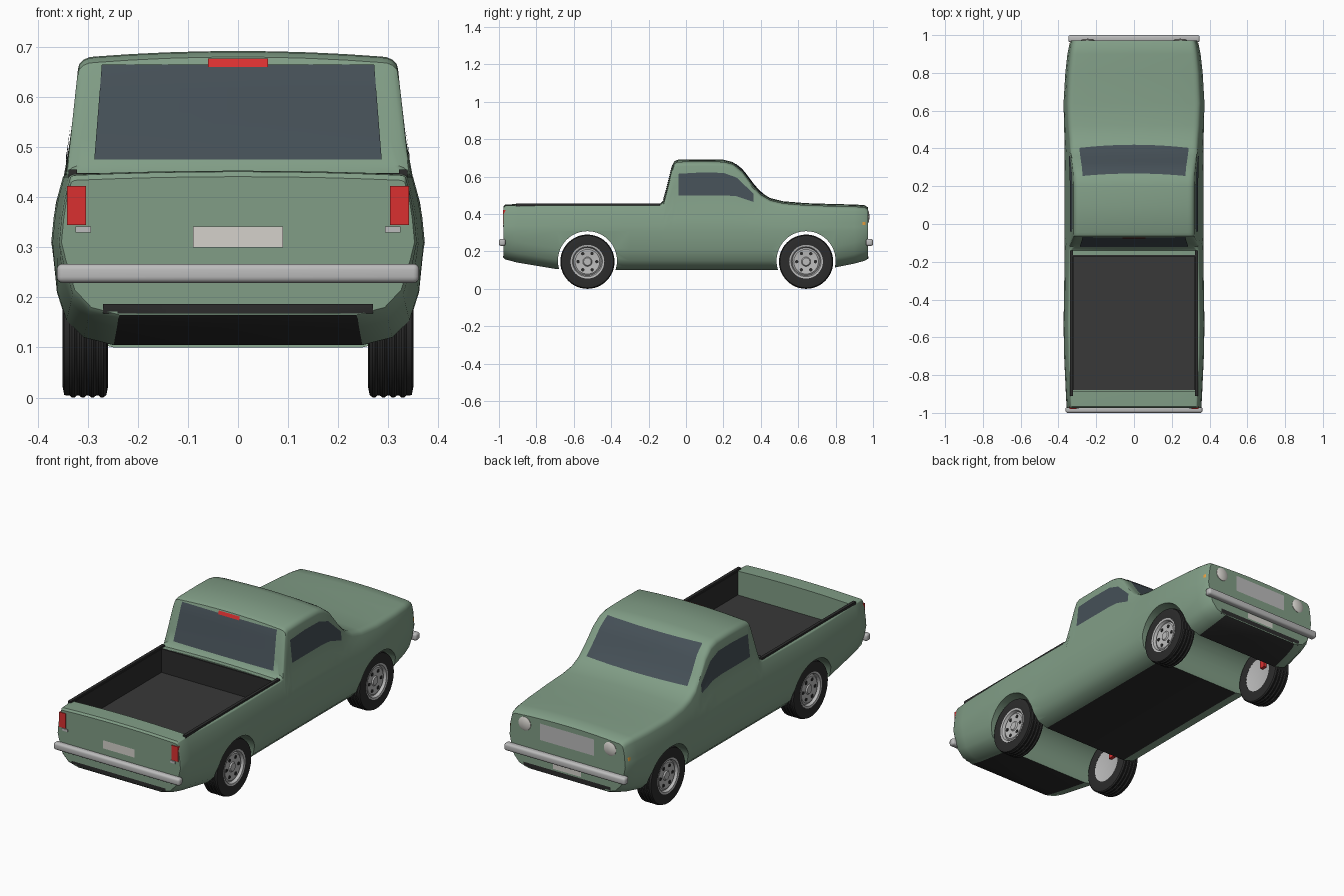
import bpy, bmesh
from math import sin, cos, pi, radians
from mathutils import Vector
from mathutils.bvhtree import BVHTree

if "Cube" in bpy.data.objects:
    bpy.data.objects.remove(bpy.data.objects["Cube"])


def mat(name, r, g, b):
    m = bpy.data.materials.new(name)
    m.diffuse_color = (r, g, b, 1)
    m.use_nodes = True
    m.node_tree.nodes["Principled BSDF"].inputs["Base Color"].default_value = m.diffuse_color
    return m


PAINT = mat("paint", .22, .34, .24)
DARK = mat("dark_trim", .025, .025, .025)
LINER = mat("bed_liner", .04, .04, .04)
GLASS = mat("glass", .06, .08, .095)
RED = mat("red_lens", .7, .03, .03)
AMBER = mat("amber_lens", .8, .35, .05)
CHROME = mat("chrome", .5, .5, .5)
PLATE = mat("plate", .66, .64, .6)


def finish(name, bm, *mats, angle=35, recalc=True):
    if recalc:
        bmesh.ops.recalc_face_normals(bm, faces=bm.faces[:])
    me = bpy.data.meshes.new(name)
    bm.to_mesh(me)
    bm.free()
    ob = bpy.data.objects.new(name, me)
    bpy.context.collection.objects.link(ob)
    for m in mats:
        me.materials.append(m)
    smooth(ob, angle)
    return ob


def smooth(ob, angle=35):
    bpy.ops.object.select_all(action='DESELECT')
    ob.select_set(True)
    bpy.context.view_layer.objects.active = ob
    bpy.ops.object.shade_smooth_by_angle(angle=radians(angle))


def box(name, lo, hi, m, bevel=0):
    bm = bmesh.new()
    bmesh.ops.create_cube(bm, size=1)
    for v in bm.verts:
        v.co = [(a + b) / 2 + c * (b - a) for a, b, c in zip(lo, hi, v.co)]
    if bevel:
        bmesh.ops.bevel(bm, geom=bm.edges[:], offset=bevel, segments=4, profile=.5, affect='EDGES')
    return finish(name, bm, m)


def lathe(name, profile, centre, m, axis='x', side=1, n=48):
    """Revolve (radius, offset) points about an axis through centre."""
    bm = bmesh.new()
    rings = []
    for r, o in profile:
        ring = []
        for i in range(n):
            a, b = r * cos(2 * pi * i / n), r * sin(2 * pi * i / n)
            p = (o * side, a, b) if axis == 'x' else (a, o * side, b)
            ring.append(bm.verts.new(Vector(centre) + Vector(p)))
        rings.append(ring)
    for r0, r1 in zip(rings, rings[1:] + rings[:1]):
        for i in range(n):
            j = (i + 1) % n
            bm.faces.new((r0[i], r0[j], r1[j], r1[i]))
    bmesh.ops.remove_doubles(bm, verts=bm.verts[:], dist=1e-5)
    return finish(name, bm, m)


# ---- body: cross-sections lofted along y ----
SIDE = [(.31, .373), (.38, .366), (.45, .347), (.66, .324), (.75, .31)]


def half_width(z):
    for (z0, w0), (z1, w1) in zip(SIDE, SIDE[1:]):
        if z <= z1:
            return w0 + (w1 - w0) * (z - z0) / (z1 - z0)


def section(y, zb, zt, k):
    r = .014 if y < -.13 else .035
    c = min(.011, r / 2)
    w = half_width(zt - r)
    pts = [(0, zb), (.25, zb), (.31, zb + .015), (.345, zb + .05), (.364, zb + .11)]
    for f in (0, .2, .4, .7, 1):
        z = .31 + (zt - r - .31) * f
        pts.append((half_width(z), z))
    for a in (25, 50, 70, 90):
        a = radians(a)
        pts.append((w - r * (1 - cos(a)), zt - r + (r - c) * sin(a)))
    for f in (.75, .5, .25, 0):
        pts.append(((w - r) * f, zt - c * f * f))
    ring = pts + [(-x, z) for x, z in pts[-2:0:-1]]
    return [(x * k, y, z) for x, z in ring]


# y, underside z, top z, width factor
STATIONS = [
    (-.975, .165, .441, .945), (-.967, .157, .451, .957), (-.9, .14, .453, .967),
    (-.69, .105, .453, .993), (-.53, .1, .453, 1), (-.3, .1, .453, .99),
    (-.14, .1, .453, .985), (-.12, .1, .475, .985), (-.105, .1, .53, .985),
    (-.075, .1, .65, .985), (-.064, .1, .68, .985), (-.045, .1, .69, .985),
    (.1, .1, .692, .985), (.2, .1, .69, .985), (.25, .1, .678, .985),
    (.3, .1, .64, .985), (.36, .1, .56, .985), (.4, .1, .515, .985),
    (.45, .1, .485, .987), (.52, .1, .468, .993), (.64, .1, .458, 1),
    (.8, .115, .453, .975), (.9, .135, .451, .945), (.955, .15, .447, .915),
    (.972, .16, .436, .89)]
bm = bmesh.new()
rings = [[bm.verts.new(p) for p in section(*s)] for s in STATIONS]
n = len(rings[0])
for r0, r1 in zip(rings, rings[1:]):
    for i in range(n):
        j = (i + 1) % n
        f = bm.faces.new((r0[i], r0[j], r1[j], r1[i]))
        f.material_index = 1 if i in (0, n - 1) else 0
bm.faces.new(rings[0])
bm.faces.new(rings[-1])
bmesh.ops.recalc_face_normals(bm, faces=bm.faces[:])
surface = BVHTree.FromBMesh(bm)
body = finish("body", bm, PAINT, DARK)

# wheel tunnels and load bed cut from the body
WHEEL_Y = (-.527, .642)
cutters = [lathe("arch_cutter", [(0, -.5), (.158, -.5), (.158, .5), (0, .5)], (0, y, .15), PAINT, n=64)
           for y in WHEEL_Y]
cutters.append(box("bed_cutter", (-.325, -.885, .32), (.325, -.165, .6), PAINT))
for c in cutters:
    mod = body.modifiers.new("cut", 'BOOLEAN')
    mod.object, mod.operation, mod.solver = c, 'DIFFERENCE', 'EXACT'
    bpy.context.view_layer.objects.active = body
    bpy.ops.object.modifier_apply(modifier=mod.name)
for c in cutters:
    bpy.data.objects.remove(c)
smooth(body)

# bed lining and rail caps
box("bed_floor", (-.325, -.88, .318), (.325, -.165, .325), LINER)
box("bed_front_wall", (-.325, -.172, .32), (.325, -.164, .448), DARK)
for s in (-1, 1):
    xs = sorted((s * .319, s * .327))
    box("bed_side_wall", (xs[0], -.88, .32), (xs[1], -.165, .446), DARK)
    xs = sorted((s * .322, s * .338))
    box("bed_rail_cap", (xs[0], -.91, .44), (xs[1], -.14, .455), DARK)

# ---- flush panels projected onto the body ----
RAYS = {'rear': (lambda u, v: (u, -2, v), (0, 1, 0)),
        'front': (lambda u, v: (u, 2, v), (0, -1, 0)),
        'right': (lambda u, v: (2, u, v), (-1, 0, 0)),
        'left': (lambda u, v: (-2, u, v), (1, 0, 0))}


def along(line, t):
    s = t * (len(line) - 1)
    i = min(int(s), len(line) - 2)
    return Vector(line[i]).lerp(Vector(line[i + 1]), s - i)


def panel(name, lower, upper, view, m, lift=.003, nu=24, nv=8):
    start, d = RAYS[view]
    d = Vector(d)
    bm = bmesh.new()
    grid = []
    for i in range(nu + 1):
        row = []
        for j in range(nv + 1):
            p = along(lower, i / nu).lerp(along(upper, i / nu), j / nv)
            hit = surface.ray_cast(Vector(start(*p)), d)[0]
            row.append(bm.verts.new(hit - d * lift))
        grid.append(row)
    for i in range(nu):
        for j in range(nv):
            f = bm.faces.new((grid[i][j], grid[i + 1][j], grid[i + 1][j + 1], grid[i][j + 1]))
            f.normal_update()
            if f.normal.dot(d) > 0:
                f.normal_flip()
    finish(name, bm, m, recalc=False)


def rect(name, x0, x1, z0, z1, view, m, lift=.003):
    panel(name, [(x0, z0), (x1, z0)], [(x0, z1), (x1, z1)], view, m, lift, 8, 2)


panel("rear_window", [(-.287, .475), (.287, .475)], [(-.272, .665), (.272, .665)], 'rear', GLASS)
panel("windshield", [(-.29, .505), (.29, .505)], [(-.272, .667), (.272, .667)], 'front', GLASS)
for view in ('right', 'left'):
    panel("side_window", [(-.04, .5), (.08, .5), (.2, .5), (.27, .495), (.36, .465)],
          [(-.04, .615), (.08, .622), (.2, .62), (.27, .595), (.36, .51)], view, GLASS)
    rect("side_marker", .945, .96, .34, .358, view, AMBER)
rect("high_brake_light", -.06, .06, .66, .677, 'rear', RED, .006)
rect("rear_plate", -.09, .09, .3, .342, 'rear', PLATE)
rect("rear_valance", -.27, .27, .168, .187, 'rear', DARK)
rect("grille", -.155, .155, .325, .41, 'front', CHROME)
rect("front_plate", -.08, .08, .195, .225, 'front', PLATE)
rect("front_valance", -.25, .25, .163, .187, 'front', DARK)

# lamps
for s in (-1, 1):
    a, b = sorted((s * .304, s * .341))
    box("tail_light", (a, -.979, .345), (b, -.965, .422), RED)
    a, b = sorted((s * .294, s * .325))
    box("reverse_light", (a, -.979, .33), (b, -.97, .342), CHROME)
    lathe("headlight", [(0, -.01), (.035, -.01), (.035, .004), (.025, .009), (0, .011)],
          (s * .245, .97, .385), PLATE, axis='y', n=32)

# bumpers
box("rear_bumper", (-.362, -1, .229), (.362, -.965, .267), CHROME, .012)
box("front_bumper", (-.348, .962, .229), (.348, 1, .267), CHROME, .012)

# ---- wheels ----
TREAD = [(.145 if i % 4 < 2 else .141, -.036 + i * .0048) for i in range(16)]
TYRE = [(.088, -.043), (.125, -.045), (.14, -.042)] + TREAD + [(.14, .042), (.125, .045), (.088, .043)]
RIM = [(0, .036), (.02, .036), (.025, .03), (.066, .034), (.074, .028), (.08, .042), (.09, .044),
       (.09, -.043), (.075, -.038), (0, -.038)]
for s in (-1, 1):
    for y in WHEEL_Y:
        c = (s * .305, y, .145)
        lathe("tyre", TYRE, c, DARK, side=s)
        lathe("rim", RIM, c, CHROME, side=s)
        for i in range(6):
            a = i * pi / 3
            lathe("rim_hole", [(0, .025), (.009, .025), (.009, .035), (0, .035)],
                  (c[0], y + .05 * cos(a), .145 + .05 * sin(a)), DARK, side=s, n=12)
        a, b = sorted((s * .25, s * .268))
        box("brake_caliper", (a, y + .035, .16), (b, y + .065, .2), RED)
